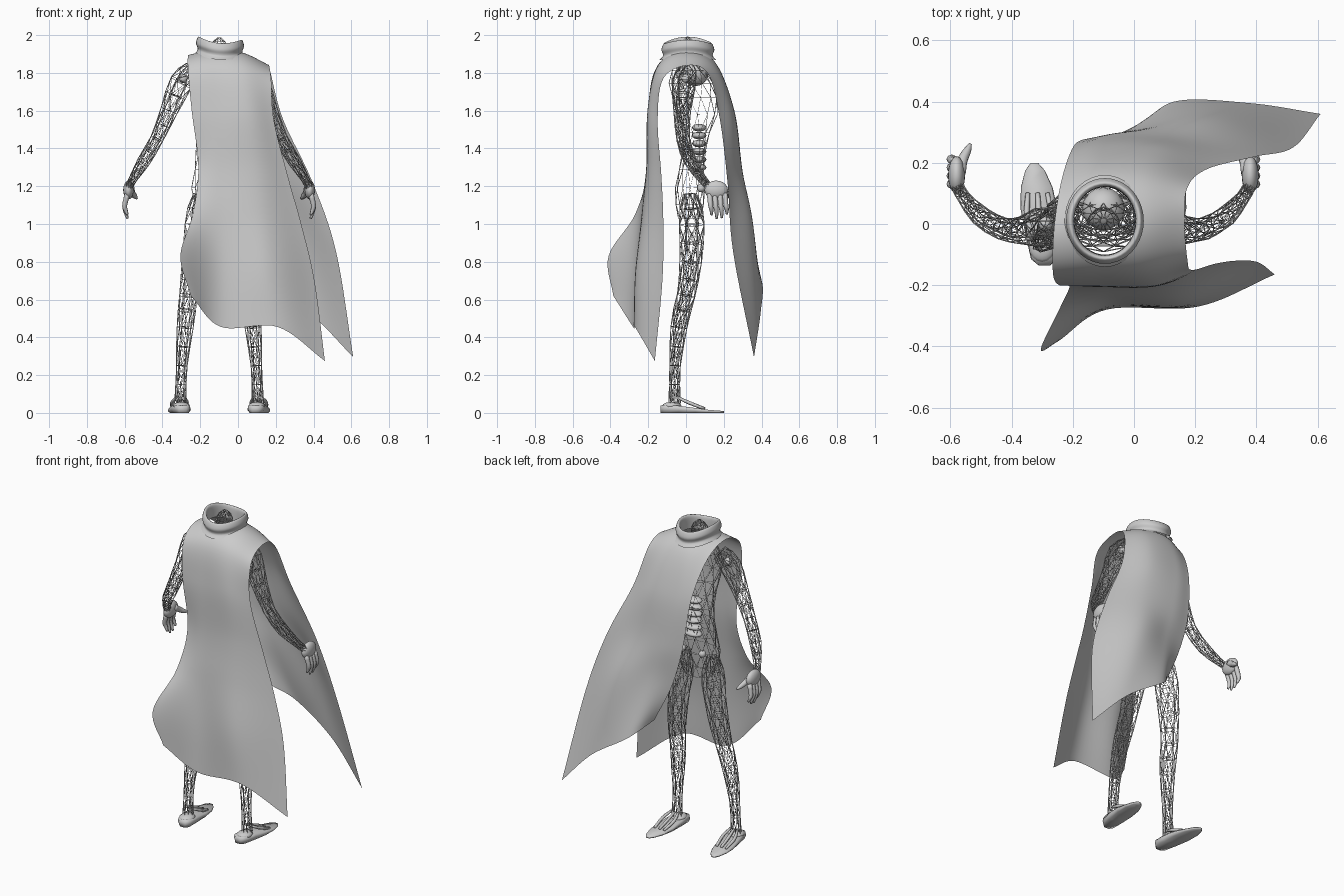
import bpy, bmesh, math
from mathutils import Vector

if "Cube" in bpy.data.objects:
    bpy.data.objects.remove(bpy.data.objects["Cube"])

MID = -0.1  # the figure's own centre line in x


def material(name, rgb):
    m = bpy.data.materials.new(name)
    m.use_nodes = True
    m.diffuse_color = (*rgb, 1)
    m.node_tree.nodes["Principled BSDF"].inputs["Base Color"].default_value = (*rgb, 1)
    return m


GREY = material("plain_grey", (0.6, 0.6, 0.6))


def finish(name, bm, wire=0.0):
    me = bpy.data.meshes.new(name)
    bmesh.ops.recalc_face_normals(bm, faces=bm.faces)
    bm.to_mesh(me)
    bm.free()
    me.materials.append(GREY)
    ob = bpy.data.objects.new(name, me)
    bpy.context.collection.objects.link(ob)
    if wire:
        mod = ob.modifiers.new("wire", 'WIREFRAME')
        mod.thickness = wire
        mod.use_even_offset = False
    else:
        for p in me.polygons:
            p.use_smooth = True
    return ob


def spline(pts, n):
    """n+1 smooth samples through the points (Catmull-Rom)."""
    pts = [Vector(p) for p in pts]
    pts = [2 * pts[0] - pts[1], *pts, 2 * pts[-1] - pts[-2]]
    out = []
    for k in range(n + 1):
        f = k / n * (len(pts) - 3)
        i = min(int(f), len(pts) - 4)
        t = f - i
        a, b, c, d = pts[i:i + 4]
        out.append(0.5 * (2 * b + (c - a) * t + (2 * a - 5 * b + 4 * c - d) * t ** 2
                          + (3 * b - a - 3 * c + d) * t ** 3))
    return out


def skin(bm, rings, closed=True):
    rows = [[bm.verts.new(p) for p in r] for r in rings]
    for a, b in zip(rows, rows[1:]):
        n = len(a)
        for i in range(n if closed else n - 1):
            j = (i + 1) % n
            bm.faces.new((a[i], a[j], b[j], b[i]))
    return rows


def tube(name, pts, sides=8, steps=12, wire=0.0, scale=1.0, twist=0.0):
    """Limb through (x, y, z, radius) points, solid or as a triangulated lattice."""
    path = spline(pts, steps)
    rings = []
    for k, p in enumerate(path):
        d = (path[min(k + 1, steps)] - path[max(k - 1, 0)]).xyz.normalized()
        u = d.cross(Vector((0, 1, 0.01))).normalized()
        v = d.cross(u)
        angles = [math.tau * i / sides + twist * k for i in range(sides)]
        rings.append([p.xyz + (u * math.cos(a) + v * math.sin(a)) * p.w * scale for a in angles])
    bm = bmesh.new()
    rows = skin(bm, rings)
    if wire:
        bmesh.ops.triangulate(bm, faces=bm.faces)
    else:
        bm.faces.new(rows[0])
        bm.faces.new(rows[-1])
    return finish(name, bm, wire)


def ball(name, at, size):
    bm = bmesh.new()
    bmesh.ops.create_uvsphere(bm, u_segments=16, v_segments=10, radius=1)
    for v in bm.verts:
        v.co = Vector(at) + v.co * Vector(size)
    return finish(name, bm)


# Cloak: four rails running from the front hem over the shoulder to the back hem
outer_right = [(-.25, -.385, .62), (-.305, -.41, .83), (-.24, -.27, 1.05), (-.21, -.2, 1.3),
               (-.245, -.2, 1.6), (-.265, -.16, 1.82), (-.262, -.02, 1.895), (-.24, .13, 1.82),
               (-.205, .24, 1.6), (-.17, .275, 1.3), (-.1, .28, 1.05), (.01, .3, .81)]
inner_right = [(-.09, -.28, .455), (-.1, -.27, .75), (-.1, -.24, 1.05), (-.1, -.21, 1.3),
               (-.11, -.2, 1.6), (-.13, -.15, 1.84), (-.12, 0, 1.925), (-.12, .15, 1.86),
               (-.1, .255, 1.6), (-.04, .295, 1.3), (.04, .32, 1.05), (.13, .4, .7)]
inner_left = [(.21, -.27, .455), (.17, -.26, .75), (.13, -.22, 1.05), (.1, -.2, 1.3),
              (.06, -.2, 1.6), (.03, -.145, 1.83), (.03, 0, 1.905), (.03, .15, 1.84),
              (.08, .245, 1.6), (.16, .285, 1.3), (.26, .35, 1), (.38, .395, .53)]
outer_left = [(.46, -.165, .275), (.405, -.125, .7), (.335, -.12, 1), (.265, -.13, 1.25),
              (.19, -.15, 1.55), (.175, -.12, 1.77), (.165, .01, 1.84), (.175, .12, 1.79),
              (.24, .18, 1.55), (.395, .22, 1.22), (.52, .25, .85), (.61, .36, .295)]
rails = [spline(r, 88) for r in (outer_right, inner_right, inner_left, outer_left)]
bm = bmesh.new()
skin(bm, [spline(row, 30) for row in zip(*rails)], closed=False)
hole = [f for f in bm.faces if f.calc_center_median().z > 1.7
        and math.hypot((f.calc_center_median().x + .095) / .113,
                       (f.calc_center_median().y - .01) / .125) < 1]
bmesh.ops.delete(bm, geom=hole, context='FACES')
finish("cloak", bm)

# Draped collar: (x radius, y radius, z) profile, sagging at the front and back
profile = spline([(.132, .15, 1.895), (.12, .134, 1.912), (.119, .132, 1.925),
                  (.127, .14, 1.95), (.117, .127, 1.982), (.102, .114, 1.97),
                  (.1, .11, 1.9)], 28)
bm = bmesh.new()
skin(bm, [[(-.095 + p.x * math.cos(a), .01 + p.y * math.sin(a),
            p.z - .008 * math.cos(a) - .026 * math.sin(a) ** 2)
           for a in (math.tau * i / 40 for i in range(40))] for p in profile])
finish("collar", bm)

# Lattice torso: (centre y, x radius, y radius, z)
torso = spline([(.02, .09, .06, 1.03), (.02, .145, .08, 1.15), (.03, .13, .065, 1.3),
                (.05, .12, .065, 1.45), (.06, .14, .11, 1.6), (.03, .16, .12, 1.73),
                (.01, .12, .08, 1.83), (0, .055, .05, 1.9), (.01, .045, .045, 1.95),
                (.01, .01, .01, 1.985)], 14)
bm = bmesh.new()
skin(bm, [[(MID + p.y * math.cos(a), p.x + p.z * math.sin(a), p.w)
           for a in (math.tau * (i + k % 2 / 2) / 12 for i in range(12))]
          for k, p in enumerate(torso)])
bmesh.ops.triangulate(bm, faces=bm.faces)
finish("torso_lattice", bm, .004)

# Belly plates and neck ball
for i in range(6):
    ball("belly_plate", (MID, .07, 1.3 + .042 * i), (.058, .038, .02))
ball("neck_ball", (MID, .05, 1.8), (.07, .07, .07))

# Paired parts
for side, tag in ((-1, "right_"), (1, "left_")):
    def at(x, *rest):
        return (MID + side * x, *rest)

    arm = [at(.14, .01, 1.82, .045), at(.2, -.01, 1.75, .065), at(.265, -.02, 1.6, .045),
           at(.33, -.015, 1.45, .036), at(.4, .025, 1.33, .033), at(.455, .085, 1.24, .022),
           at(.475, .12, 1.2, .02)]
    leg = [at(.1, .02, 1.16, .035), at(.11, .03, 1.04, .07), at(.125, .03, .9, .064),
           at(.145, .02, .75, .055), at(.163, 0, .62, .05), at(.175, -.03, .5, .045),
           at(.19, -.05, .35, .037), at(.2, -.06, .2, .028), at(.205, -.06, .05, .031)]
    for part, pts in (("arm", arm), ("leg", leg)):
        tube(tag + part + "_lattice", pts, wire=.004, twist=.2)
        tube(tag + part + "_core", pts, sides=4, wire=.004, scale=.6, twist=-.3)
    ball(tag + "shoulder_joint", at(.19, 0, 1.77), (.024, .024, .024))
    ball(tag + "hip_joint", at(.07, .08, 1.19), (.022, .022, .022))

    # Hand: palm, four fingers and a thumb
    ball(tag + "palm", at(.48, .16, 1.18), (.028, .062, .05))
    for i in range(4):
        y = .125 + .027 * i
        drop = .02 * abs(i - 1.4)
        tube(tag + "finger", [at(.485, y, 1.16, .015), at(.5, y + .005, 1.1, .013),
                              at(.495, y + .01, 1.06 + drop / 2, .011),
                              at(.485, y + .01, 1.02 + drop, .006)], steps=8)
    tube(tag + "thumb", [at(.47, .17, 1.19, .022), at(.46, .21, 1.165, .017),
                         at(.445, .24, 1.145, .013), at(.435, .262, 1.135, .005)], steps=8)

    # Foot: open shoe with a raised heel, thin toe and instep straps
    bm = bmesh.new()
    rings = []
    for y, w, h in ((-.135, .02, .038), (-.115, .042, .042), (-.04, .052, .038), (.05, .06, .026),
                    (.12, .052, .016), (.175, .032, .012), (.2, .012, .01)):
        x = .2 + .1 * (y + .06)
        rings.append([at(x - w * .8, y, 0), at(x + w * .8, y, 0), at(x + w, y, h * .5),
                      at(x + w * .9, y, h), at(x - w * .9, y, h), at(x - w, y, h * .5)])
    rows = skin(bm, rings)
    bm.faces.new(rows[0])
    bm.faces.new(rows[-1])
    finish(tag + "sole", bm)
    for off in (-.04, 0, .04):
        tube(tag + "instep_strap", [at(.205 + off * .6, -.04, .08, .007),
                                    at(.21 + off, .02, .052, .01),
                                    at(.215 + off * .8, .1, .022, .008)], sides=6, steps=6)
    ball(tag + "heel_cup", at(.2, -.075, .038), (.044, .05, .02))
